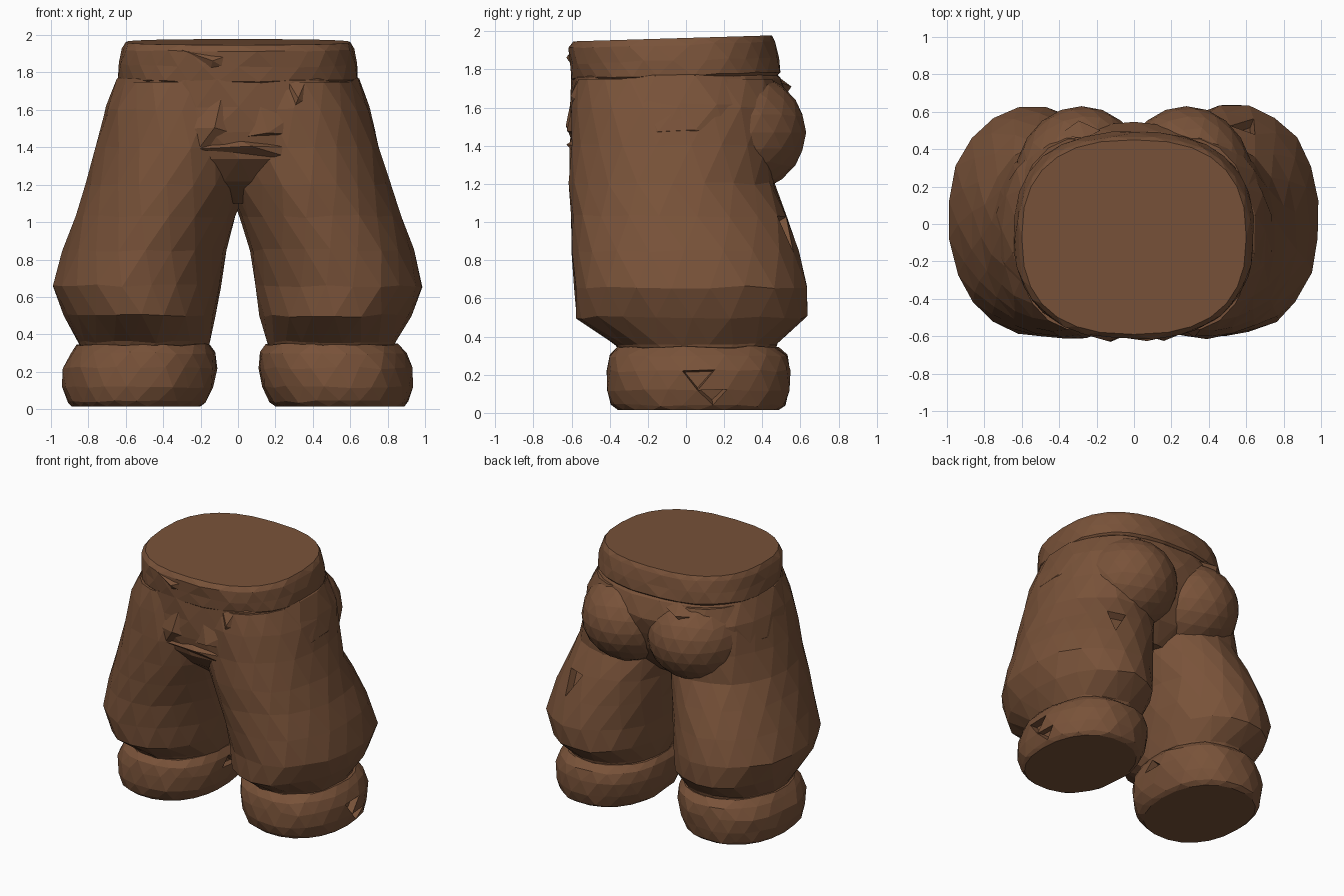
import bpy, bmesh, math, random
from mathutils import Vector

random.seed(4)
cube = bpy.data.objects.get("Cube")
if cube:
    bpy.data.objects.remove(cube, do_unlink=True)

brown = bpy.data.materials.new("brown_cloth")
brown.use_nodes = True
COLOUR = (0.19, 0.085, 0.041, 1)
brown.diffuse_color = COLOUR
brown.node_tree.nodes["Principled BSDF"].inputs["Base Color"].default_value = COLOUR


def finish(name, bm):
    bmesh.ops.recalc_face_normals(bm, faces=bm.faces[:])
    mesh = bpy.data.meshes.new(name)
    bm.to_mesh(mesh)
    bm.free()
    mesh.materials.append(brown)
    obj = bpy.data.objects.new(name, mesh)
    bpy.context.collection.objects.link(obj)
    return obj


def loft(name, rings, sides=20, power=2.0, side=1, jitter=0.008, tilt=0.0, dents=()):
    """Closed skin over rounded rings given as (z, x0, x1, front, back)."""
    bm = bmesh.new()
    loops = []
    for i, (z, x0, x1, front, back) in enumerate(rings):
        loop = []
        for k in range(sides):
            a = 2 * math.pi * (k + 0.5 * (i % 2)) / sides
            c, s = math.cos(a), math.sin(a)
            px = math.copysign(abs(c) ** (2 / power), c)
            py = math.copysign(abs(s) ** (2 / power), s)
            x = (x0 + x1) / 2 + px * (x1 - x0) / 2
            y = (front + back) / 2 + py * (back - front) / 2
            inner = 0 < i < len(rings) - 1
            j = Vector([random.uniform(-jitter, jitter) if inner else 0 for _ in range(3)])
            loop.append(bm.verts.new(Vector((x * side, y, z + tilt * y)) + j))
        loops.append(loop)
    # staggered triangles give a cloth-like faceting
    for i, (lo, hi) in enumerate(zip(loops, loops[1:])):
        for k in range(sides):
            n = (k + 1) % sides
            if i % 2 == 0:
                bm.faces.new((lo[k], lo[n], hi[k]))
                bm.faces.new((lo[n], hi[n], hi[k]))
            else:
                bm.faces.new((lo[k], hi[n], hi[k]))
                bm.faces.new((lo[k], lo[n], hi[n]))
    bm.faces.new(loops[0])
    bm.faces.new(loops[-1])
    bmesh.ops.recalc_face_normals(bm, faces=bm.faces[:])
    # small sunken creases
    for p in dents:
        face = min(bm.faces, key=lambda f: (f.calc_center_median() - Vector(p)).length)
        normal = face.normal.copy()
        bmesh.ops.inset_individual(bm, faces=[face], thickness=0.015)
        bmesh.ops.translate(bm, verts=face.verts[:], vec=-0.05 * normal)
    return finish(name, bm)


def fold(name, points, lift):
    """Low creased flap: a fan over an outline with a raised middle."""
    bm = bmesh.new()
    verts = [bm.verts.new(p) for p in points]
    mid = sum((v.co for v in verts), Vector()) / len(verts)
    peak = bm.verts.new(mid + Vector(lift))
    for a, b in zip(verts, verts[1:] + verts[:1]):
        bm.faces.new((a, b, peak))
    bm.faces.new(verts)
    return finish(name, bm)


# Legs with baggy hems, then the rolled cuffs
leg_rings = [
    (0.30, 0.18, 0.83, -0.33, 0.46),
    (0.36, 0.15, 0.85, -0.37, 0.48),
    (0.50, 0.115, 0.93, -0.57, 0.63),
    (0.66, 0.09, 0.995, -0.59, 0.635),
    (0.85, 0.06, 0.935, -0.595, 0.59),
    (1.03, 0.01, 0.87, -0.605, 0.53),
    (1.20, -0.05, 0.815, -0.61, 0.46),
    (1.40, -0.10, 0.76, -0.61, 0.47),
    (1.60, -0.10, 0.71, -0.60, 0.50),
    (1.75, -0.05, 0.64, -0.57, 0.46),
]
cuff_rings = [
    (0.015, 0.20, 0.89, -0.36, 0.49),
    (0.04, 0.17, 0.91, -0.39, 0.52),
    (0.12, 0.13, 0.935, -0.42, 0.54),
    (0.22, 0.11, 0.935, -0.42, 0.545),
    (0.30, 0.115, 0.90, -0.40, 0.53),
    (0.345, 0.15, 0.86, -0.36, 0.48),
    (0.35, 0.25, 0.76, -0.26, 0.38),
]
for label, side in (("left", 1), ("right", -1)):
    leg_dents = [(0.6, 0.55, 1.0)] if side > 0 else [(-0.70, 0, 1.65)]
    loft(label + "_leg", leg_rings, side=side, power=2.1, dents=leg_dents)
    loft(label + "_cuff", cuff_rings, sides=22, side=side, power=2.2, jitter=0.007,
         dents=[(0.92 * side, 0.1, 0.17), (0.92 * side, 0.16, 0.12)] if side > 0 else [(-0.12, 0.1, 0.25)])

    # Rounded seat half
    bm = bmesh.new()
    bmesh.ops.create_icosphere(bm, subdivisions=3, radius=1)
    for v in bm.verts:
        v.co = Vector((side * 0.28 + v.co.x * 0.36, 0.22 + v.co.y * 0.41, 1.47 + v.co.z * 0.34))
    finish(label + "_seat", bm)

# Hips joining the legs
loft("hips", [
    (1.10, -0.22, 0.22, -0.30, 0.25),
    (1.22, -0.42, 0.42, -0.46, 0.38),
    (1.34, -0.66, 0.66, -0.57, 0.45),
    (1.48, -0.735, 0.735, -0.60, 0.51),
    (1.62, -0.705, 0.705, -0.60, 0.54),
    (1.76, -0.645, 0.645, -0.60, 0.49),
    (1.80, -0.60, 0.60, -0.56, 0.45),
], sides=24, power=2.4)

# Waistband with a slightly sloping flat top
loft("waistband", [
    (1.74, -0.61, 0.61, -0.57, 0.46),
    (1.77, -0.64, 0.64, -0.60, 0.495),
    (1.85, -0.635, 0.635, -0.61, 0.485),
    (1.93, -0.62, 0.62, -0.615, 0.47),
    (1.965, -0.60, 0.60, -0.59, 0.45),
], sides=28, power=2.5, jitter=0.006, tilt=0.03)

# Creased flaps around the fly, pocket, waistband and seat
front = -0.58
fold("fly_fold_right", [(-0.28, front, 1.50), (-0.22, front, 1.38), (-0.01, front, 1.47), (-0.07, front, 1.75)],
     (0.02, -0.05, -0.02))
fold("fly_fold_left", [(0.00, front, 1.45), (0.27, front, 1.47), (0.27, front, 1.55), (0.10, front, 1.68)],
     (0.0, -0.045, -0.06))
fold("crotch_fold", [(-0.25, front, 1.39), (0.0, front, 1.37), (0.33, -0.56, 1.33), (0.27, front, 1.40), (0.0, front, 1.44)],
     (0.0, -0.05, 0.02))
fold("pocket_fold", [(0.27, -0.57, 1.75), (0.36, -0.56, 1.75), (0.39, -0.54, 1.62), (0.27, -0.57, 1.53)],
     (0.0, -0.045, 0.0))
fold("waist_fold", [(-0.30, -0.58, 1.92), (-0.15, -0.59, 1.81), (-0.06, -0.59, 1.82), (-0.03, -0.59, 1.90)],
     (0.0, -0.04, 0.0))
fold("seat_fold", [(-0.41, 0.47, 1.70), (-0.26, 0.46, 1.78), (-0.18, 0.50, 1.73), (-0.33, 0.50, 1.63)],
     (0.0, 0.07, 0.0))
